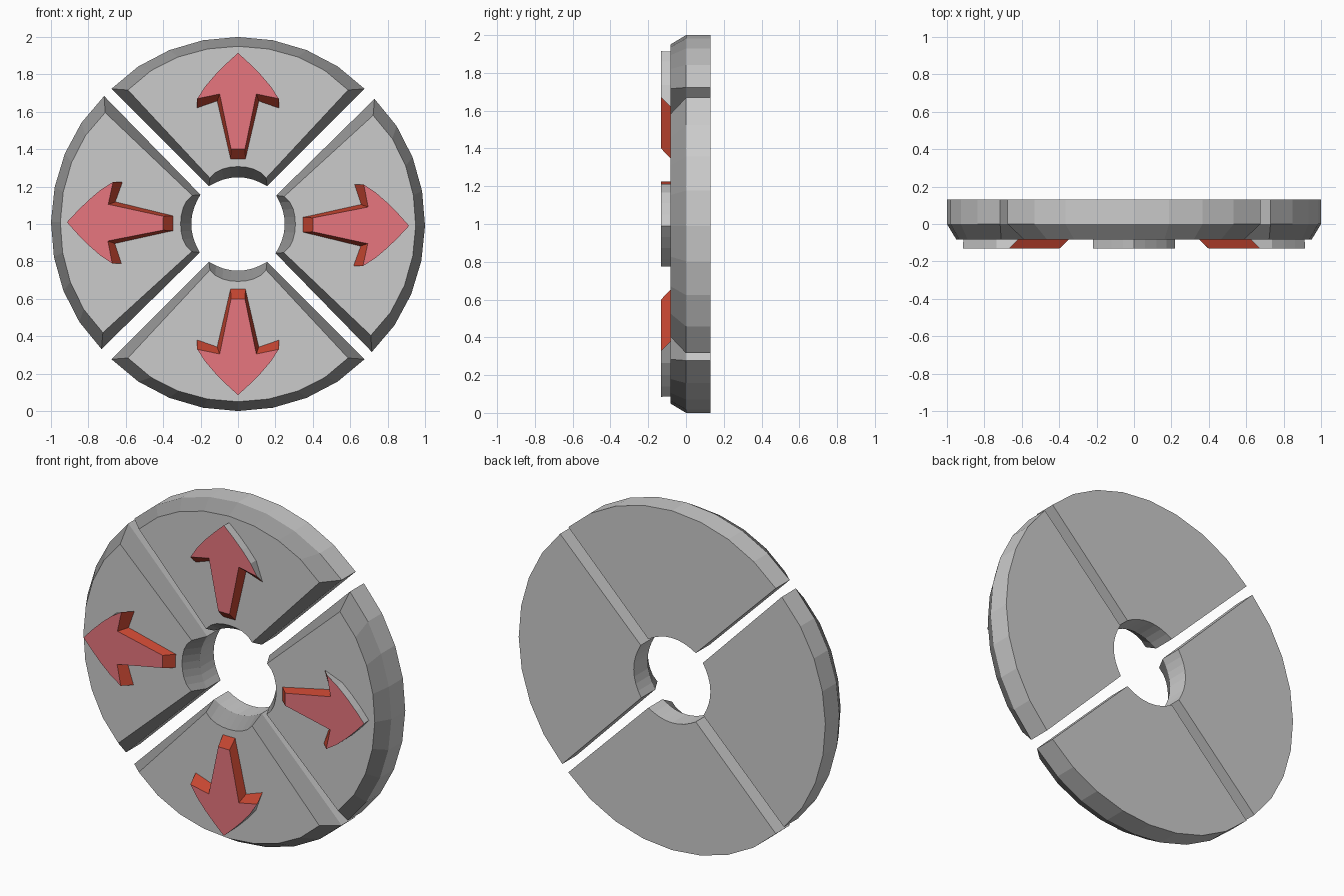
import bpy, bmesh
from math import sin, cos, radians
from mathutils import Matrix

if "Cube" in bpy.data.objects:
    bpy.data.objects.remove(bpy.data.objects["Cube"])


def material(name, rgb):
    m = bpy.data.materials.new(name)
    m.diffuse_color = (*rgb, 1)
    m.use_nodes = True
    m.node_tree.nodes["Principled BSDF"].inputs["Base Color"].default_value = m.diffuse_color
    return m


grey = material("light_grey", (0.8, 0.8, 0.8))
dark = material("dark_grey", (0.3, 0.3, 0.3))
red = material("red", (0.8, 0.18, 0.21))
deep = material("deep_red", (0.55, 0.06, 0.03))


def arc(mid, end, half, n=8):
    """Arc about +z; radius eases from mid to end at the corners."""
    pts = []
    for i in range(n + 1):
        t = 2 * i / n - 1
        r = mid + (end - mid) * t ** 4
        a = radians(half * t)
        pts.append((r * sin(a), r * cos(a)))
    return pts


def sector(outer, inner):
    return arc(*outer) + arc(*inner)[::-1]


def loft(name, loops, mats, angle, band_mat, front_mat):
    """Join matching (y, outline) loops from back to front and cap both ends."""
    bm = bmesh.new()
    rings = [[bm.verts.new((x, y, z)) for x, z in pts] for y, pts in loops]
    bm.faces.new(rings[0])
    bm.faces.new(rings[-1][::-1]).material_index = front_mat
    n = len(rings[0])
    for k in range(len(rings) - 1):
        for i in range(n):
            j = (i + 1) % n
            f = bm.faces.new((rings[k][i], rings[k][j], rings[k + 1][j], rings[k + 1][i]))
            f.material_index = band_mat(k, i)
    bmesh.ops.recalc_face_normals(bm, faces=bm.faces[:])
    bm.transform(Matrix.Translation((0, 0, 1)) @ Matrix.Rotation(radians(angle), 4, 'Y'))
    me = bpy.data.meshes.new(name)
    bm.to_mesh(me)
    bm.free()
    for m in mats:
        me.materials.append(m)
    bpy.context.collection.objects.link(bpy.data.objects.new(name, me))


def mirrored(right, tip):
    """Outline from the tip down the right side and back up the left."""
    return [tip] + right + [(-x, z) for x, z in right[::-1]]


# Segment outlines: full size at the back, inset at the front face
base = sector((1.0, 0.99, 43.1), (0.25, 0.255, 37.4))
face = sector((0.95, 0.927, 39.4), (0.307, 0.288, 31.4))

# Arrow outlines: vertical walls at the head, sloped walls at barbs and stem
head = [(0.06, 0.86), (0.12, 0.80), (0.175, 0.736), (0.218, 0.67)]
arrow_front = mirrored(head + [(0.098, 0.695), (0.037, 0.40)], (0, 0.915))
arrow_base = mirrored(head[:-1] + [(0.218, 0.618), (0.112, 0.655), (0.04, 0.345)], (0, 0.912))
h = len(head)
n_arrow = len(arrow_front)

for name, angle in (("top", 0), ("right", 90.6), ("bottom", 180), ("left", 270.6)):
    loft(name + "_segment", [(0.13, base), (0.0, base), (-0.083, face)],
         [grey, dark], angle, lambda k, i: k, 0)
    loft(name + "_arrow", [(-0.08, arrow_base), (-0.132, arrow_front)],
         [grey, red, deep], angle,
         lambda k, i: 2 if h <= i < n_arrow - h else 0, 1)
